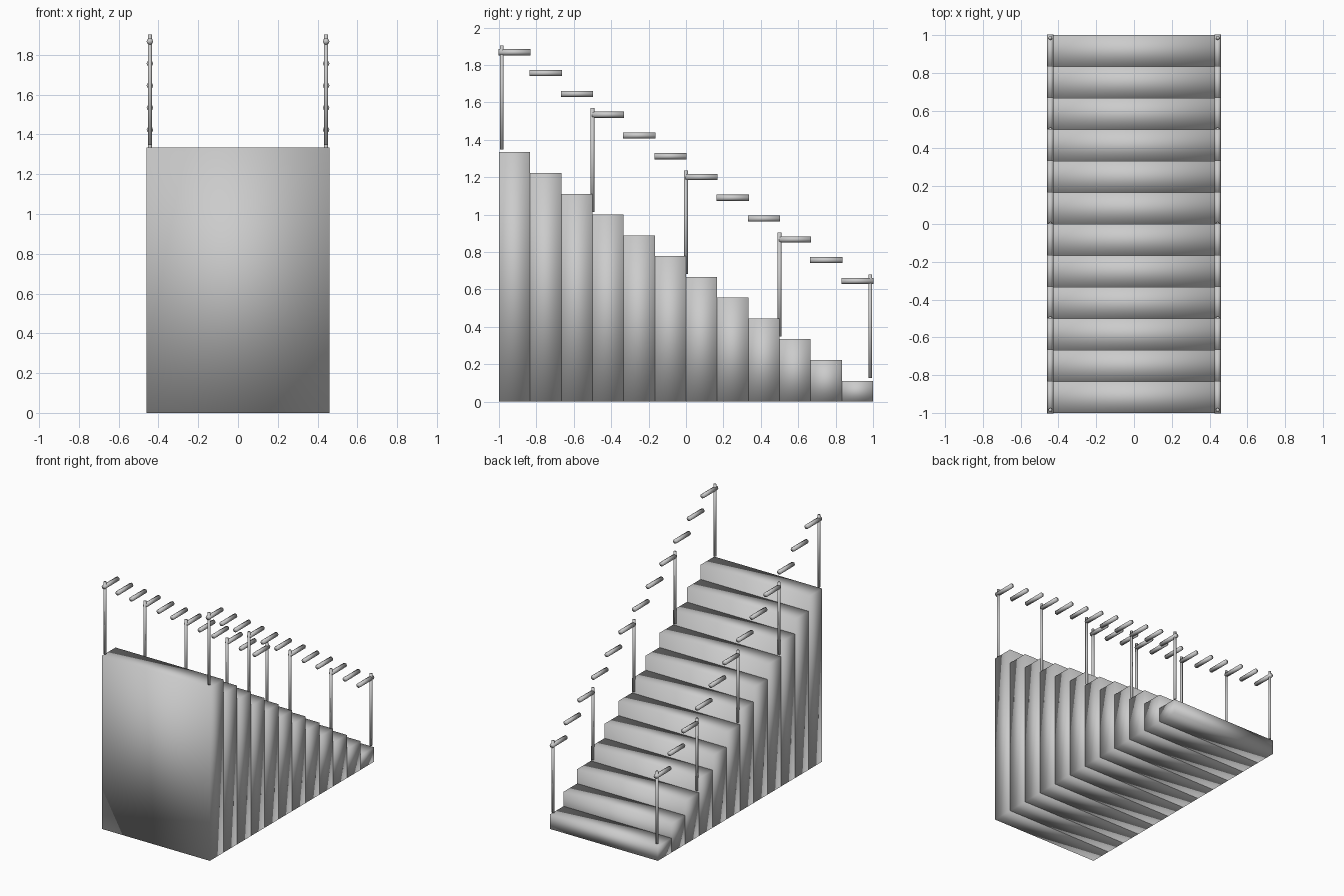
import bpy, math

if "Cube" in bpy.data.objects:
    bpy.data.objects.remove(bpy.data.objects["Cube"])

STEPS, DEPTH, RISE, HALF_W = 12, 2 / 12, 1 / 9, 0.46
RAIL_X = 0.443


def smooth(obj, name):
    obj.name = name
    for p in obj.data.polygons:
        p.use_smooth = True


def box(name, loc, size):
    bpy.ops.mesh.primitive_cube_add(size=1, location=loc)
    obj = bpy.context.object
    obj.scale = size
    bpy.ops.object.transform_apply(location=False, rotation=False, scale=True)
    smooth(obj, name)


def rod(name, loc, radius, length, rot=(0, 0, 0)):
    bpy.ops.mesh.primitive_cylinder_add(vertices=8, radius=radius, depth=length,
                                        location=loc, rotation=rot)
    smooth(bpy.context.object, name)


# Solid steps, tallest at the front, with one handrail segment per side
for i in range(STEPS):
    y = -1 + (i + 0.5) * DEPTH
    top = (STEPS - i) * RISE
    box(f"step_{i + 1}", (0, y, top / 2), (2 * HALF_W, DEPTH, top))
    for side in (-1, 1):
        rod(f"handrail_{i + 1}", (side * RAIL_X, y, top + 0.534), 0.0165, 0.172,
            (math.pi / 2, 0, 0))

# Railing posts standing just above the treads
for y, step in ((-0.985, 0), (-0.5, 3), (0, 6), (0.5, 9), (0.985, 11)):
    base = (STEPS - step) * RISE + 0.015
    for side in (-1, 1):
        rod("rail_post", (side * RAIL_X, y, base + 0.277), 0.0105, 0.555)
